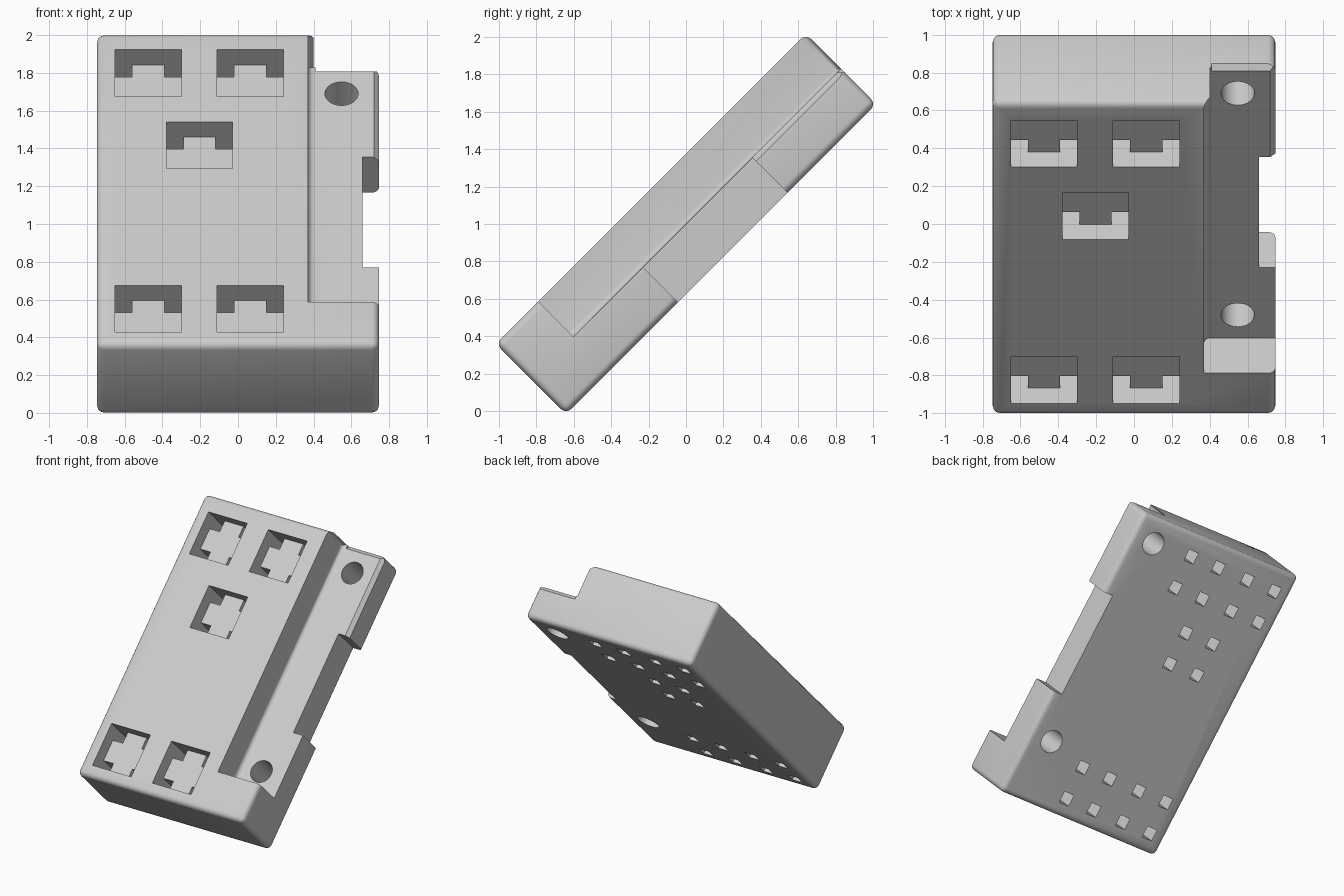
import bpy, bmesh, math
from mathutils import Vector, Matrix

cube = bpy.data.objects.get("Cube")
if cube:
    bpy.data.objects.remove(cube, do_unlink=True)

# Local frame: x across, y along the length, z through the thickness
HX, HL, HT, R = 0.747, 1.17, 0.265, 0.04

grey = bpy.data.materials.new("light_grey")
grey.use_nodes = True
grey.diffuse_color = (0.6, 0.6, 0.6, 1)
grey.node_tree.nodes["Principled BSDF"].inputs["Base Color"].default_value = (0.6, 0.6, 0.6, 1)


def make_object(name, bm):
    bmesh.ops.recalc_face_normals(bm, faces=bm.faces)
    mesh = bpy.data.meshes.new(name)
    bm.to_mesh(mesh)
    bm.free()
    obj = bpy.data.objects.new(name, mesh)
    bpy.context.collection.objects.link(obj)
    mesh.materials.append(grey)
    return obj


def box(x, y, z):
    bm = bmesh.new()
    bmesh.ops.create_cube(bm, size=1)
    for v in bm.verts:
        v.co = Vector(r[0] + (c + 0.5) * (r[1] - r[0]) for c, r in zip(v.co, (x, y, z)))
    return bm


def prism(points, direction):
    bm = bmesh.new()
    face = bm.faces.new([bm.verts.new(p) for p in points])
    ext = bmesh.ops.extrude_face_region(bm, geom=[face])
    moved = [g for g in ext["geom"] if isinstance(g, bmesh.types.BMVert)]
    bmesh.ops.translate(bm, verts=moved, vec=direction)
    return bm


def bevel(bm, edges, radius):
    bmesh.ops.bevel(bm, geom=edges, offset=radius, segments=4, profile=0.5, affect='EDGES')


# Rounded main block
bm = box((-HX, HX), (-HL, HL), (-HT, HT))
bevel(bm, bm.edges[:], R)
body = make_object("sensor_housing", bm)


def cut(bm):
    cutter = make_object("cutter", bm)
    cutter.hide_render = True
    mod = body.modifiers.new("cut", 'BOOLEAN')
    mod.operation, mod.solver, mod.object = 'DIFFERENCE', 'EXACT', cutter
    bpy.context.view_layer.objects.active = body
    bpy.ops.object.modifier_apply(modifier=mod.name)
    bpy.data.objects.remove(cutter, do_unlink=True)


# Side ledge, with a filleted wall foot and a flared wall end
wall, end = 0.37, HL + 0.001
bm = box((wall, 1), (-0.85, end), (0, 0.6))
edges = [e for e in bm.edges
         if all(abs(v.co.x - wall) < 1e-4 for v in e.verts)
         and (all(v.co.z < 0.01 for v in e.verts) or all(v.co.y > 1 for v in e.verts))]
bevel(bm, edges, 0.036)
cut(bm)

# Notch in the ledge's outer edge
cut(box((0.66, 1), (-0.325, 0.5), (-0.5, 0.1)))

# Chamfers on the upper part of the ledge
c = 0.028
cut(prism([(HX - c, 0.4, 0), (HX, 0.4, -c), (1, 0.4, -c), (1, 0.4, 0.05), (HX - c, 0.4, 0.05)], (0, 1, 0)))
cut(prism([(0.41, HL - c, 0), (0.41, HL, -c), (0.41, 1.3, -c), (0.41, 1.3, 0.05), (0.41, HL - c, 0.05)], (0.5, 0, 0)))

# Round mounting holes
for y in (0.976, -0.68):
    bm = bmesh.new()
    bmesh.ops.create_cone(bm, cap_ends=True, segments=48, radius1=0.088, radius2=0.088,
                          depth=1, matrix=Matrix.Translation((0.548, y, 0)))
    cut(bm)

# Square pockets with a through hole in each corner
half, hole = 0.175, 0.09
floor = HT - 0.113
for x, y in ((-0.475, 0.865), (0.065, 0.865), (-0.203, 0.325), (-0.475, -0.9), (0.065, -0.9)):
    cut(box((x - half, x + half), (y - half, y + half), (floor, 0.5)))
    for sx in (-1, 1):
        for sy in (-1, 1):
            hx, hy = x + sx * (half - hole / 2), y + sy * (half - hole / 2)
            cut(box((hx - hole / 2, hx + hole / 2), (hy - hole / 2, hy + hole / 2), (-0.5, floor + 0.05)))

# Lean the block back and stand it on the ground
body.data.transform(Matrix.Translation((0, 0, 1)) @ Matrix.Rotation(math.radians(45), 4, 'X'))
bpy.ops.object.select_all(action='DESELECT')
body.select_set(True)
bpy.context.view_layer.objects.active = body
bpy.ops.object.shade_smooth_by_angle(angle=math.radians(30))
